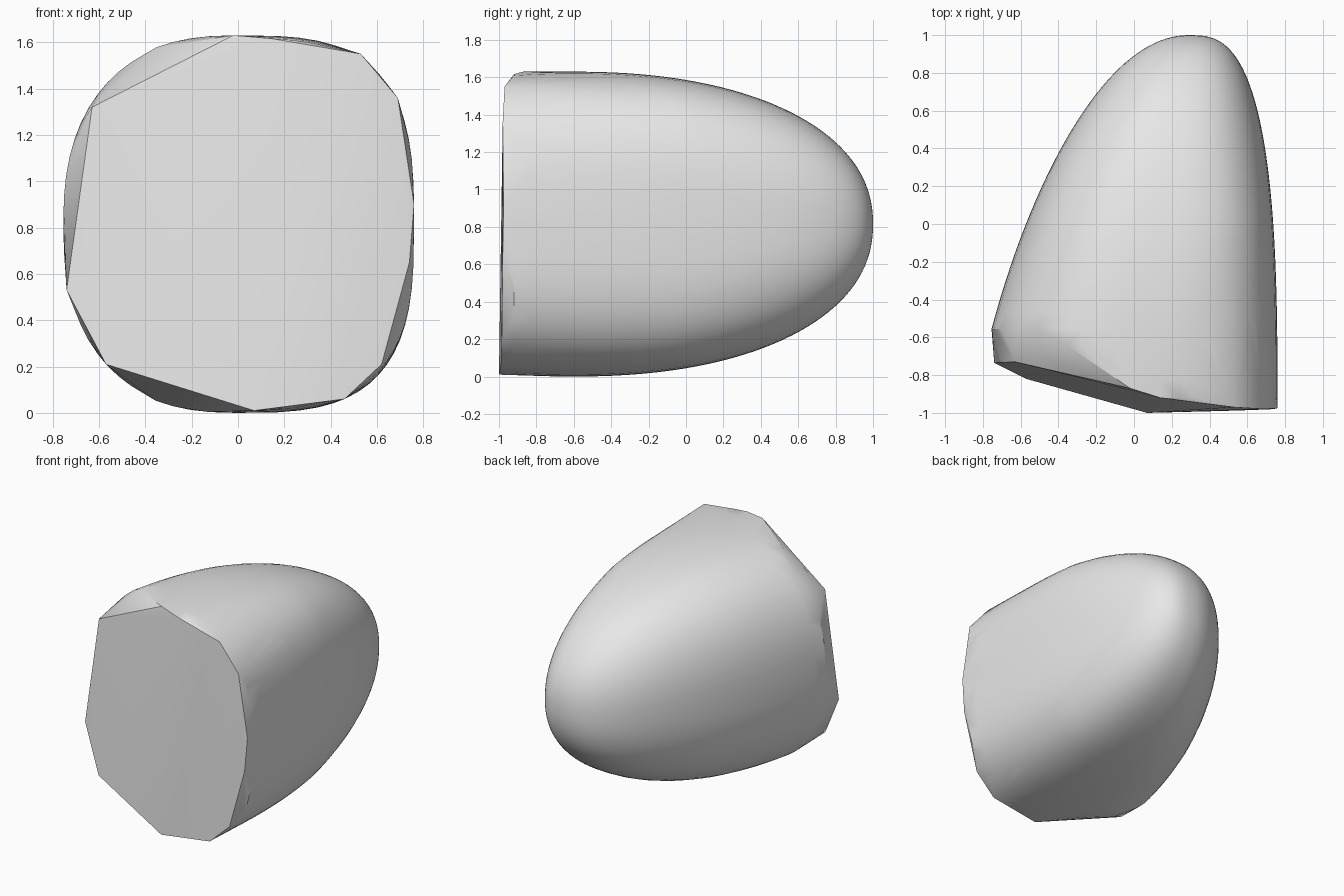
import bpy, bmesh, math

cube = bpy.data.objects.get("Cube")
if cube:
    bpy.data.objects.remove(cube, do_unlink=True)

RINGS, SIDES = 40, 64
MID_Z = 0.815

# Corners of the broken front face
FRONT_RIM = [
    (0.07, -1.0, 0.01), (-0.57, -0.82, 0.21), (-0.74, -0.735, 0.53),
    (-0.63, -0.73, 1.32), (-0.02, -0.87, 1.63), (0.53, -0.97, 1.55),
    (0.69, -0.98, 1.36), (0.76, -0.975, 0.9), (0.74, -0.98, 0.65),
    (0.62, -0.985, 0.21), (0.46, -0.99, 0.06),
]


def dome(t, power):
    """Rounded falloff from 1 to 0 as t goes from 0 to 1."""
    return max(0.0, 1 - abs(t) ** power) ** (1 / power)


def power_of(v, n):
    return math.copysign(abs(v) ** (2 / n), v)


def ring(y):
    """Rounded-box cross-section, squarer on the steep side."""
    u = 1 - y
    right = 0.29 + 0.47 * dome((y + 1) / 2, 2.9)
    left = 0.29 - 0.88 * math.sqrt(u) * (1 - 0.02 * u * u)
    mid, half = (right + left) / 2, (right - left) / 2
    height = MID_Z * dome((y + 0.6) / 1.6, 2.2)
    for i in range(SIDES):
        a = math.tau * i / SIDES
        c, s = math.cos(a), math.sin(a)
        n = 2.2 + (0.9 if c > 0 else 0.2) * min(1, u)
        yield mid + half * power_of(c, n), y, MID_Z + height * power_of(s, n)


def front_limit(x):
    """Where the smooth body gives way to the broken facets."""
    return max(-0.92, min(-0.6, -0.62 - 0.6 * (x + 0.4)))


# Body: rounded rings wrapped together with the front corners
bm = bmesh.new()
bm.verts.new((0.29, 1, MID_Z))
for k in range(1, RINGS + 1):
    for p in ring(1 - 1.92 * (k / RINGS) ** 2):
        if p[1] >= front_limit(p[0]) and p[0] > -0.765:
            bm.verts.new(p)
for p in FRONT_RIM:
    bm.verts.new(p)
bmesh.ops.remove_doubles(bm, verts=bm.verts[:], dist=0.001)
bmesh.ops.convex_hull(bm, input=bm.verts[:])
loose = [v for v in bm.verts if not v.link_faces]
bmesh.ops.delete(bm, geom=loose, context='VERTS')
bmesh.ops.recalc_face_normals(bm, faces=bm.faces[:])

mesh = bpy.data.meshes.new("rounded_body")
bm.to_mesh(mesh)
bm.free()
body = bpy.data.objects.new("rounded_body", mesh)
bpy.context.collection.objects.link(body)

# Plain grey material
grey = bpy.data.materials.new("light_grey")
grey.use_nodes = True
colour = (0.8, 0.8, 0.8, 1)
grey.diffuse_color = colour
for node in grey.node_tree.nodes:
    if node.type == 'BSDF_PRINCIPLED':
        node.inputs["Base Color"].default_value = colour
mesh.materials.append(grey)

# Smooth shell with crisp facet edges
bpy.ops.object.select_all(action='DESELECT')
body.select_set(True)
bpy.context.view_layer.objects.active = body
bpy.ops.object.shade_smooth_by_angle(angle=math.radians(22))
